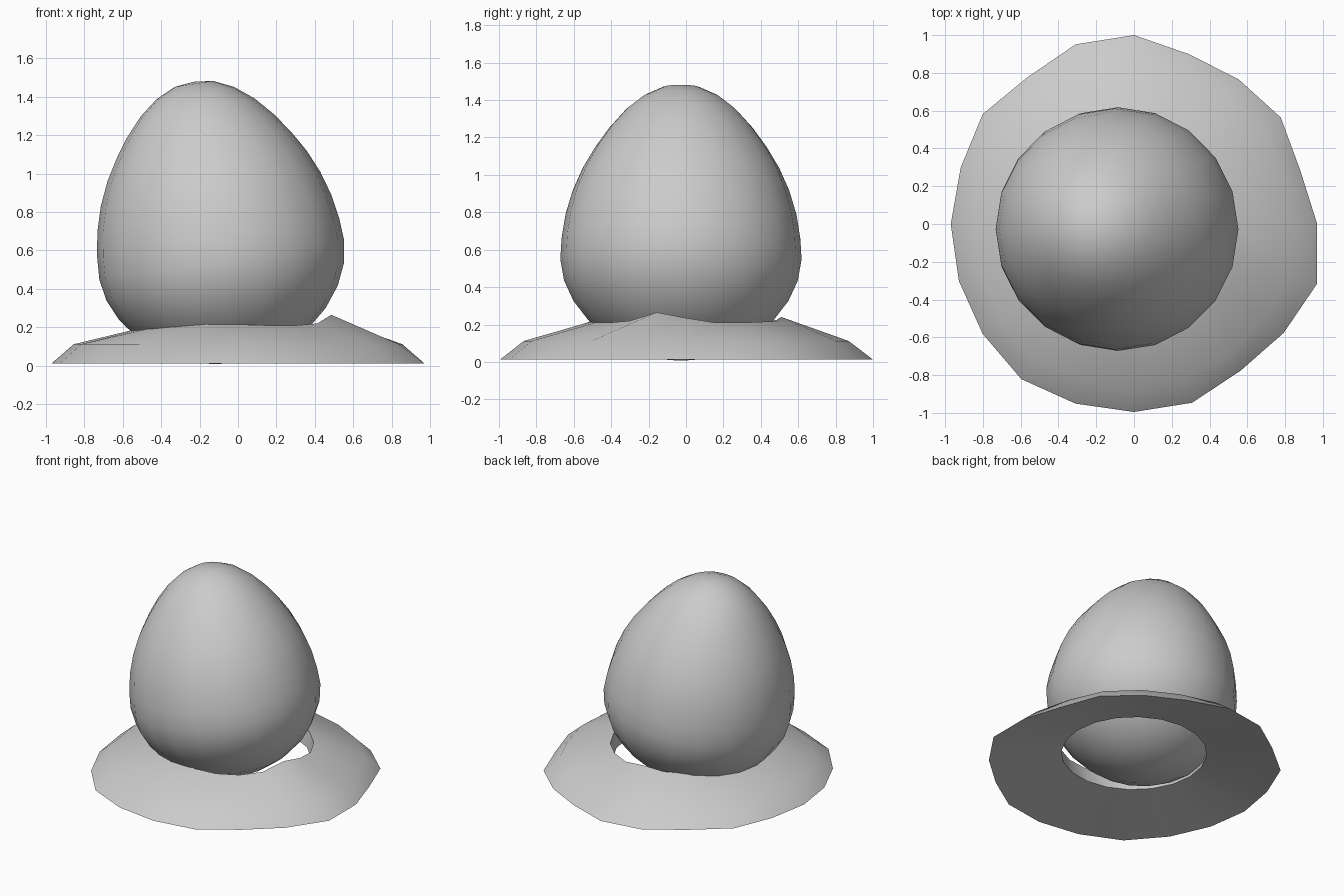
import bpy, bmesh
from math import sin, cos, pi, radians
from mathutils import Matrix, Vector

if "Cube" in bpy.data.objects:
    bpy.data.objects.remove(bpy.data.objects["Cube"])

SEG = 20


def loft(name, rings, closed=False, poles=None):
    """Bridge successive rings of SEG points, optionally capped with pole points."""
    bm = bmesh.new()
    vr = [[bm.verts.new(p) for p in ring] for ring in rings]
    pairs = list(zip(vr, vr[1:])) + ([(vr[-1], vr[0])] if closed else [])
    for a, b in pairs:
        for i in range(SEG):
            j = (i + 1) % SEG
            bm.faces.new((a[i], a[j], b[j], b[i]))
    if poles:
        lo, hi = (bm.verts.new(p) for p in poles)
        for i in range(SEG):
            j = (i + 1) % SEG
            bm.faces.new((lo, vr[0][j], vr[0][i]))
            bm.faces.new((hi, vr[-1][i], vr[-1][j]))
    bmesh.ops.recalc_face_normals(bm, faces=bm.faces)
    mesh = bpy.data.meshes.new(name)
    bm.to_mesh(mesh)
    bm.free()
    ob = bpy.data.objects.new(name, mesh)
    bpy.context.collection.objects.link(ob)
    bpy.ops.object.select_all(action='DESELECT')
    ob.select_set(True)
    bpy.context.view_layer.objects.active = ob
    return ob


def circle(radius, z):
    return [Vector((radius * cos(2 * pi * i / SEG), radius * sin(2 * pi * i / SEG), z))
            for i in range(SEG)]


# Egg: blunt bottom, pointed top, leaning towards -x
profile = [(.13, -.512), (.26, -.475), (.39, -.405), (.495, -.315), (.575, -.21),
           (.625, -.1), (.645, .015), (.638, .13), (.617, .26), (.578, .39),
           (.525, .51), (.46, .62), (.385, .725), (.3, .82), (.205, .895), (.1, .944)]
egg = loft("egg", [circle(r, z) for r, z in profile],
           poles=[(0, 0, -.525), (0, 0, .955)])
egg.data.transform(Matrix.Translation((-.082, -.027, .534)) @ Matrix.Rotation(radians(-9), 4, 'Y'))
bpy.ops.object.shade_smooth()

# Nest: irregular low mound with a hole, counter-clockwise from +x
outer = [.97, .925, .96, .945, .945, 1, 1, .96, .99, .965,
         .97, .975, .99, 1.015, 1, .995, .995, .96, .98, 1.02]
crest = [.235, .21, .21, .215, .215, .24, .225, .22, .205, .195,
         .195, .195, .205, .215, .225, .215, .21, .21, .22, .265]


def nest_ring(radius, height):
    pts = []
    for i in range(SEG):
        a = 2 * pi * i / SEG
        pts.append(Vector((radius(i) * cos(a), radius(i) * sin(a), height(i))))
    return pts


# underside rises gently from the rim to the hole
nest = loft("nest", [
    nest_ring(lambda i: outer[i], lambda i: .012),
    nest_ring(lambda i: .5 * outer[i] + .37, lambda i: .112),
    nest_ring(lambda i: .51, lambda i: crest[i]),
    nest_ring(lambda i: .49, lambda i: .105)], closed=True)
bpy.ops.object.shade_smooth_by_angle(angle=radians(40))
